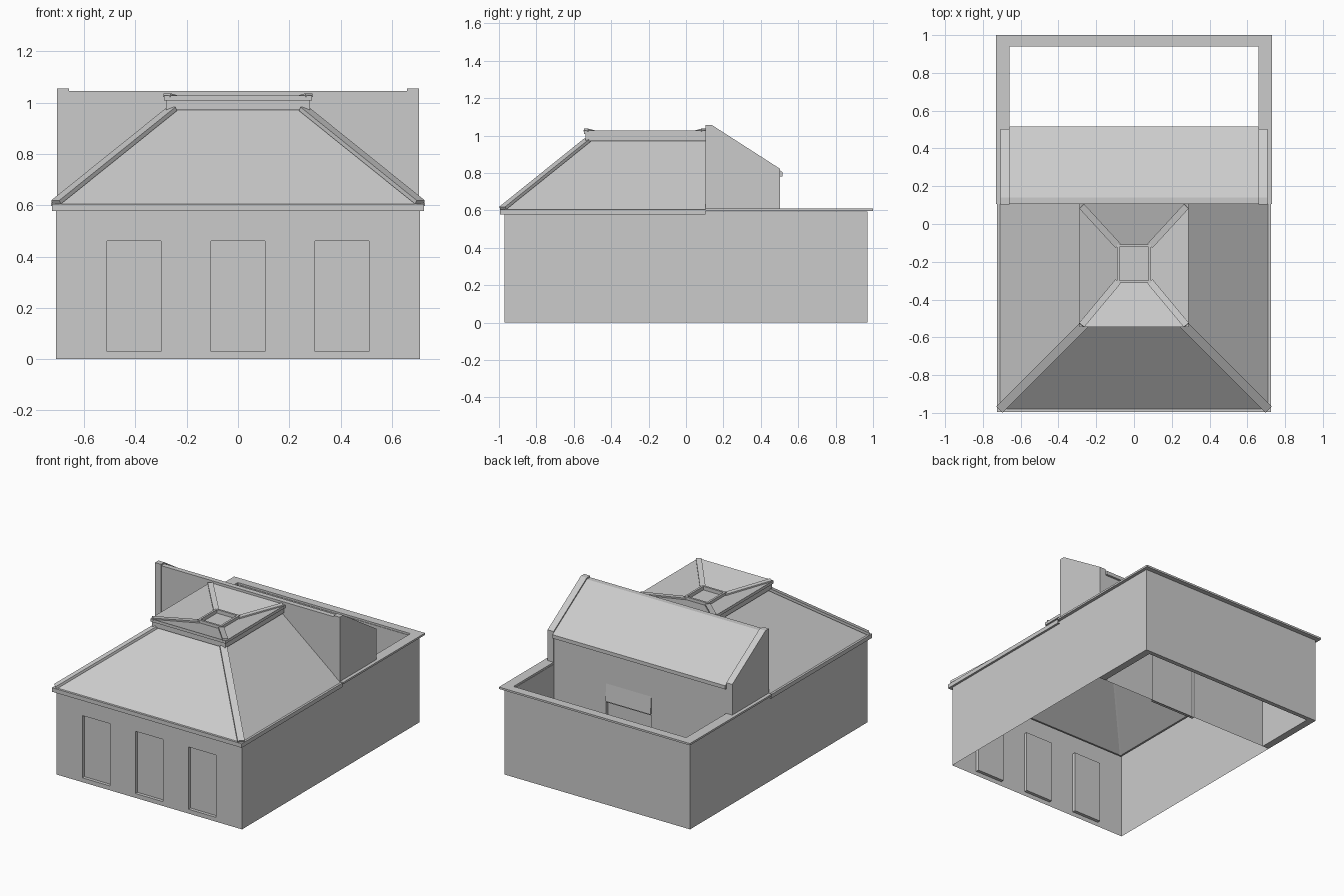
import bpy, bmesh
from mathutils import Vector

if "Cube" in bpy.data.objects:
    bpy.data.objects.remove(bpy.data.objects["Cube"])


def make(name, verts, faces, recalc=True):
    bm = bmesh.new()
    vs = [bm.verts.new(v) for v in verts]
    for f in faces:
        bm.faces.new([vs[i] for i in f])
    if recalc:
        bmesh.ops.recalc_face_normals(bm, faces=bm.faces)
    me = bpy.data.meshes.new(name)
    bm.to_mesh(me)
    bm.free()
    ob = bpy.data.objects.new(name, me)
    bpy.context.collection.objects.link(ob)
    return ob


def box(name, x0, x1, y0, y1, z0, z1):
    return prism(name, [(y0, z0), (y1, z0), (y1, z1), (y0, z1)], x0, x1)


def prism(name, profile, x0, x1):
    """Extrude a (y, z) profile along x."""
    n = len(profile)
    verts = [(x, y, z) for x in (x0, x1) for y, z in profile]
    faces = [tuple(range(n)), tuple(range(n, 2 * n))]
    faces += [(i, (i + 1) % n, (i + 1) % n + n, i + n) for i in range(n)]
    return make(name, verts, faces)


def beam(name, p, q, up, w, h):
    """Strip from p to q, width w, standing h along up."""
    p, q, up = Vector(p), Vector(q), Vector(up)
    side = (q - p).cross(up).normalized()
    up = side.cross(q - p).normalized()
    verts = [e + side * s * w / 2 + up * u * h
             for e in (p, q) for s, u in ((-1, -.2), (1, -.2), (1, 1), (-1, 1))]
    return make(name, verts, [(0, 1, 2, 3), (4, 5, 6, 7), (0, 1, 5, 4),
                              (1, 2, 6, 5), (2, 3, 7, 6), (3, 0, 4, 7)])


def loft(name, rings, cap=False):
    """Join rectangles given as (half x, y0, y1, z)."""
    verts, faces = [], []
    for hx, y0, y1, z in rings:
        verts += [(-hx, y0, z), (hx, y0, z), (hx, y1, z), (-hx, y1, z)]
    for r in range(len(rings) - 1):
        a = r * 4
        faces += [(a + i, a + (i + 1) % 4, a + (i + 1) % 4 + 4, a + i + 4) for i in range(4)]
    if cap:
        n = len(verts)
        faces.append((n - 4, n - 3, n - 2, n - 1))
    return make(name, verts, faces, False)


def door_wall(name, half, y, top, doors, z0, z1, depth):
    """Sheet wall in the xz plane with recessed doors."""
    xs = [-half] + [x for d in doors for x in d] + [half]
    zs = [0, z0, z1, top]
    bm = bmesh.new()

    def quad(*pts):
        pts = pts if depth > 0 else pts[::-1]
        bm.faces.new([bm.verts.new(p) for p in pts])
    for i in range(len(xs) - 1):
        a, b = xs[i], xs[i + 1]
        for c, d in zip(zs, zs[1:]):
            if d - c < 1e-4:
                continue
            if i % 2 and c == z0:
                e = y + depth
                quad((a, e, c), (b, e, c), (b, e, d), (a, e, d))
                quad((a, y, c), (a, e, c), (a, e, d), (a, y, d))
                quad((b, e, c), (b, y, c), (b, y, d), (b, e, d))
                quad((a, y, c), (b, y, c), (b, e, c), (a, e, c))
                quad((a, e, d), (b, e, d), (b, y, d), (a, y, d))
            else:
                quad((a, y, c), (b, y, c), (b, y, d), (a, y, d))
    bmesh.ops.remove_doubles(bm, verts=bm.verts, dist=1e-5)
    bmesh.ops.dissolve_limit(bm, angle_limit=.01, verts=bm.verts, edges=bm.edges)
    me = bpy.data.meshes.new(name)
    bm.to_mesh(me)
    bm.free()
    bpy.context.collection.objects.link(bpy.data.objects.new(name, me))


# Main walls
door_wall("front_wall", .71, -.97, .59,
          [(-.51, -.30), (-.105, .105), (.30, .51)], .03, .46, .022)
door_wall("courtyard_partition", .66, .5, .80, [(-.085, .26)], 0, .44, -.02)
prism("door_hood", [(.5, .45), (.51, .45), (.5, .57)], -.085, .26)
box("rear_wall", -.71, .71, .94, .97, 0, .595)
box("rear_coping", -.73, .73, .94, 1.0, .597, .61)

for s, tag in ((-1, "left"), (1, "right")):
    side = [(s * .71, -.97, 0), (s * .71, .5, 0), (s * .71, .5, .595), (s * .71, -.97, .595)]
    make("side_wall_" + tag, side, [(0, 1, 2, 3) if s > 0 else (3, 2, 1, 0)], False)
    a, b = sorted((s * .66, s * .71))
    box("courtyard_wall_" + tag, a, b, .5, .94, 0, .595)
    a, b = sorted((s * .66, s * .73))
    box("side_coping_" + tag, a, b, .105, .94, .597, .61)
    # Raised gable ends of the shed roof
    a, b = sorted((s * .66, s * .706))
    prism("shed_gable_" + tag, [(.103, .60), (.503, .60), (.503, .822),
                                (.14, 1.055), (.103, 1.055)], a, b)

# Shed block between hip roof and courtyard
box("shed_front_wall", -.66, .66, .105, .125, .60, 1.03)
prism("shed_roof", [(.105, 1.045), (.14, 1.045), (.515, .805), (.515, .78),
                    (.50, .78), (.135, 1.02), (.105, 1.02)], -.66, .66)

# Eaves band and hip roof, open towards the shed block
R = .105
eave = [(-.71, R), (-.71, -.97), (.71, -.97), (.71, R)]
rings = [(.71, -.97, .577), (.725, -.995, .577), (.725, -.995, .605),
         (.71, -.98, .605), (.25, -.52, .975)]
verts = [p for hx, y, z in rings for p in ((-hx, R, z), (-hx, y, z), (hx, y, z), (hx, R, z))]
make("hip_roof", verts, [(a + i, a + i + 1, a + i + 5, a + i + 4)
                         for a in range(0, 16, 4) for i in range(3)], False)

# Roof collar with a sunken funnel top
loft("roof_collar", [(.25, -.52, R, .972), (.28, -.538, R, .972), (.28, -.538, R, 1.008),
                     (.288, -.546, R, 1.008), (.288, -.546, R, 1.028),
                     (.088, -.31, -.11, .965)])
loft("skylight_rim", [(.09, -.312, -.108, .955), (.09, -.312, -.108, .985),
                      (.076, -.298, -.122, .985), (.076, -.298, -.122, .96)], True)

# Hip strips on the roof and in the funnel
for s, tag in ((-1, "left"), (1, "right")):
    beam("hip_strip_" + tag, (s * .708, -.978, .607), (s * .255, -.525, .971),
         (s, -1, 1.2), .045, .014)
    for y0, y1, end in ((-.536, -.306, "front"), (.095, -.114, "back")):
        beam(f"funnel_strip_{end}_{tag}", (s * .278, y0, 1.025), (s * .086, y1, .966),
             (0, 0, 1), .035, .012)
